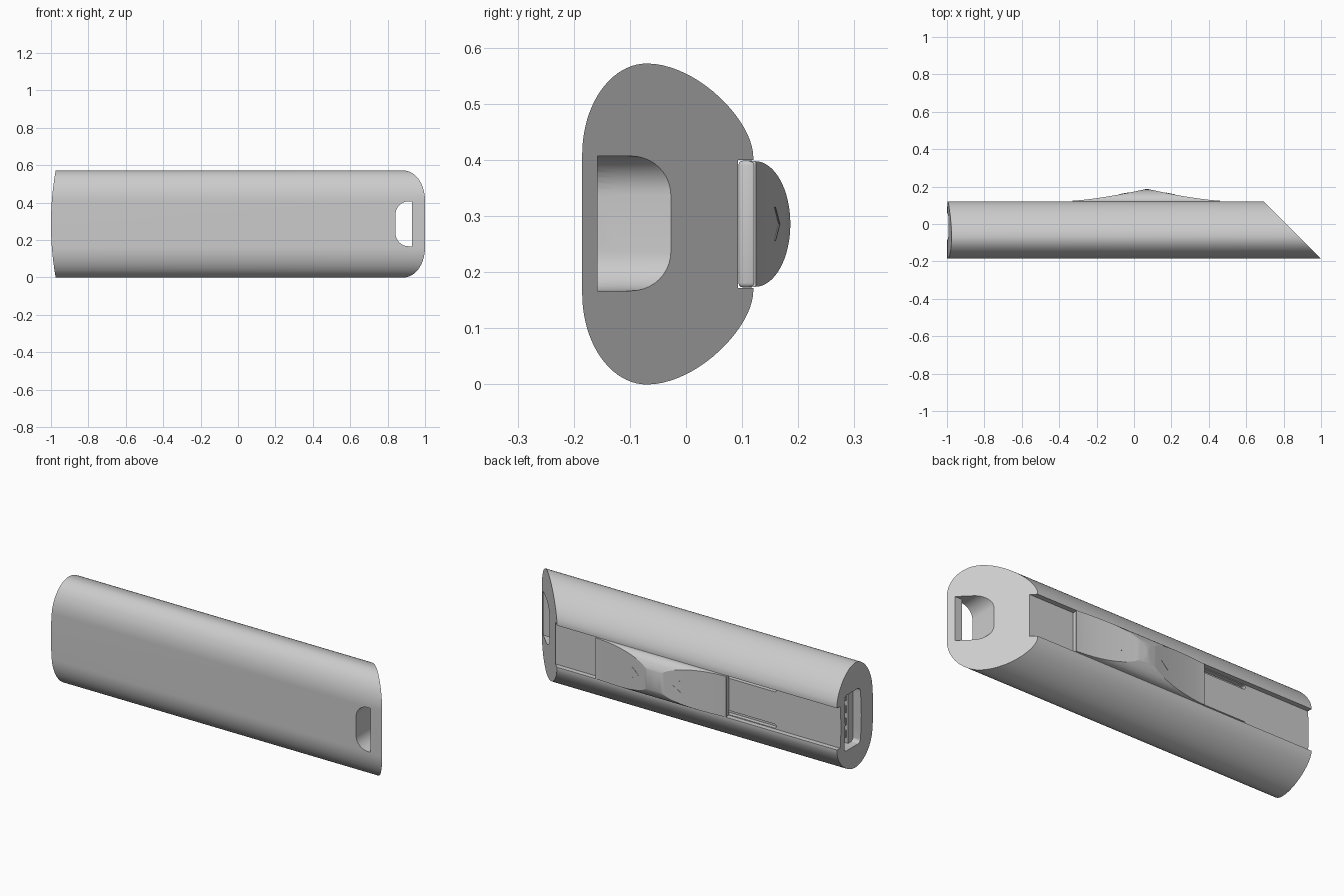
import bpy, bmesh, math
from mathutils import Vector

if "Cube" in bpy.data.objects:
    bpy.data.objects.remove(bpy.data.objects["Cube"])

MID = 0.286  # height of the long axis

grey = bpy.data.materials.new("plain grey")
grey.use_nodes = True
grey.diffuse_color = (0.6, 0.6, 0.6, 1)
grey.node_tree.nodes["Principled BSDF"].inputs["Base Color"].default_value = (0.6, 0.6, 0.6, 1)


def prism(name, pts, axis, lo, hi):
    """Extrude a 2D outline along one axis."""
    place = {"x": lambda a, b, c: (c, a, b),
             "y": lambda a, b, c: (a, c, b),
             "z": lambda a, b, c: (a, b, c)}[axis]
    bm = bmesh.new()
    ends = [[bm.verts.new(place(a, b, c)) for a, b in pts] for c in (lo, hi)]
    n = len(pts)
    bm.faces.new(ends[0])
    bm.faces.new(ends[1])
    for i in range(n):
        j = (i + 1) % n
        bm.faces.new((ends[0][i], ends[0][j], ends[1][j], ends[1][i]))
    bmesh.ops.recalc_face_normals(bm, faces=bm.faces)
    me = bpy.data.meshes.new(name)
    bm.to_mesh(me)
    bm.free()
    ob = bpy.data.objects.new(name, me)
    bpy.context.collection.objects.link(ob)
    me.materials.append(grey)
    return ob


def activate(ob):
    bpy.ops.object.select_all(action="DESELECT")
    ob.select_set(True)
    bpy.context.view_layer.objects.active = ob


def combine(ob, tool, operation="DIFFERENCE"):
    activate(ob)
    mod = ob.modifiers.new("cut", "BOOLEAN")
    mod.object, mod.operation, mod.solver = tool, operation, "EXACT"
    bpy.ops.object.modifier_apply(modifier=mod.name)
    bpy.data.objects.remove(tool)


def smooth(ob, degrees=30):
    activate(ob)
    bpy.ops.object.shade_smooth_by_angle(angle=math.radians(degrees))


def bevel(ob, width, segments=3):
    activate(ob)
    mod = ob.modifiers.new("bevel", "BEVEL")
    mod.width, mod.segments = width, segments
    bpy.ops.object.modifier_apply(modifier=mod.name)


def arc(ca, cb, ra, rb, start, end, steps=10):
    angles = [math.radians(start + (end - start) * i / steps) for i in range(steps + 1)]
    return [(ca + ra * math.cos(t), cb + rb * math.sin(t)) for t in angles]


def rounded(a0, a1, b0, b1, r, steps=6):
    return (arc(a1 - r, b1 - r, r, r, 0, 90, steps) + arc(a0 + r, b1 - r, r, r, 90, 180, steps)
            + arc(a0 + r, b0 + r, r, r, 180, 270, steps) + arc(a1 - r, b0 + r, r, r, 270, 360, steps))


# Body: flat front, rounded edges and sloping shoulders, cut at a slant on one end
def shoulder(t):
    p = [Vector(v) for v in ((-0.07, 0.572), (0.02, 0.572), (0.12, 0.47), (0.12, 0.405))]
    s = 1 - t
    return tuple(p[0] * s**3 + p[1] * 3 * s * s * t + p[2] * 3 * s * t * t + p[3] * t**3)


upper = arc(-0.07, 0.41, 0.115, 0.162, 180, 90, 20) + [shoulder(i / 20) for i in range(1, 21)]
lower = [(y, 2 * MID - z) for y, z in reversed(upper)]
body = prism("body", upper + lower, "x", -1.1, 0.7)
for v in body.data.vertices:
    if v.co.x > 0:
        v.co.x = 0.815 - v.co.y

# Gently bowed end
bow = [(-1 + 0.025 * (i / 10) ** 2, MID + 0.0286 * i) for i in range(-13, 14)]
combine(body, prism("end_cutter", bow + [(-1.3, bow[-1][1]), (-1.3, bow[0][1])], "y", -0.5, 0.5))

# Slider channel along the back
combine(body, prism("channel_cutter", [(0.093, 0.172), (0.3, 0.172), (0.3, 0.4), (0.093, 0.4)],
                    "x", -1.3, 1.3))

# Guide slots beside the slider
for z in (0.187, 0.385):
    combine(body, prism("slot_cutter", rounded(-0.61, -0.25, z - 0.011, z + 0.011, 0.01),
                        "y", 0.07, 0.2))

# Port in the bowed end
combine(body, prism("port_cutter", rounded(-0.083, 0.055, 0.135, 0.437, 0.02), "x", -1.3, -0.35))


# Cord hole: wide pocket from the slanted end, narrower opening in the front wall
def cord_outline(right):
    left = arc(0.912, 0.337, 0.07, 0.07, 90, 180) + arc(0.912, 0.237, 0.07, 0.07, 180, 270)
    return left + [(right, 0.167), (right, 0.407)]


combine(body, prism("pocket_cutter", cord_outline(1.1), "y", -0.158, 0.4))
combine(body, prism("opening_cutter", cord_outline(0.93), "y", -0.4, -0.12))
smooth(body)

# Connector block inside the port with contact ribs
block = prism("connector_block", [(-0.085, 0.13), (-0.04, 0.13), (-0.04, 0.44), (-0.085, 0.44)],
              "x", -0.95, -0.34)
for i in range(4):
    z = 0.185 + 0.067 * i
    prism("contact_rib", [(-0.041, z - 0.02), (-0.034, z - 0.02), (-0.034, z + 0.02), (-0.041, z + 0.02)],
          "x", -0.94, -0.5)

# Slider: rectangular base carrying a domed grip with two finger scoops
base = prism("slider_base", [(-0.33, 0.0935), (0.46, 0.0935), (0.46, 0.125), (-0.33, 0.125)],
             "z", 0.173, 0.399)
bevel(base, 0.008)
smooth(base)


def scoop(x):
    t = 1 - abs(x - 0.07) / (0.39 if x > 0.07 else 0.40)
    return 0.125 + 0.063 * max(t, 0) ** 1.4


xs = [-0.33 + 0.4 * i / 20 for i in range(21)] + [0.07 + 0.39 * i / 20 for i in range(1, 21)]
grip = prism("slider_grip", [(0.455, 0.11), (-0.325, 0.11)] + [(x, scoop(x)) for x in xs], "z", 0.1, 0.5)
dome = [(0.1, 0.174), (0.1, 0.398)] + [(y, z) for y, z in arc(0.123, MID, 0.063, 0.112, 90, -90, 32)]
combine(grip, prism("dome_tool", dome, "x", -0.5, 0.6), "INTERSECT")
smooth(grip, 20)

# Thin chevrons pointing to the middle of the grip
for side in (1, -1):
    apex, tail, w = 0.07 + side * 0.1, 0.07 + side * 0.14, side * 0.008
    outline = [(apex, MID), (tail, MID + 0.03), (tail + w, MID + 0.03),
               (apex + w, MID), (tail + w, MID - 0.03), (tail, MID - 0.03)]
    mark = prism("chevron", outline, "y", 0, 1)
    for v in mark.data.vertices:
        v.co.y = scoop(v.co.x) + (0.0015 if v.co.y > 0.5 else -0.004)

bpy.ops.object.select_all(action="DESELECT")
